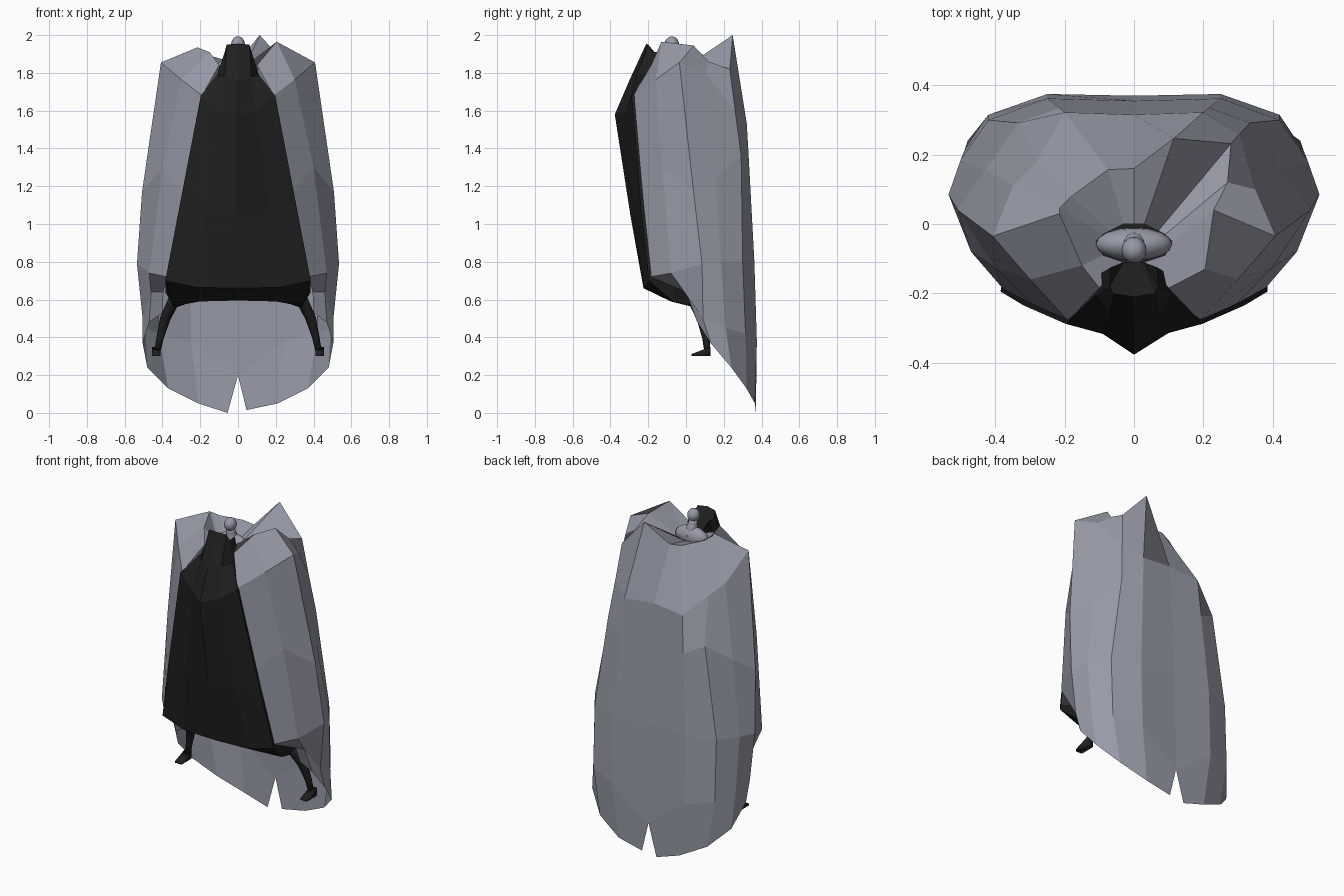
import bpy, bmesh, math
from mathutils import Vector

if "Cube" in bpy.data.objects:
    bpy.data.objects.remove(bpy.data.objects["Cube"])


def material(name, rgb):
    m = bpy.data.materials.new(name)
    m.diffuse_color = (*rgb, 1)
    m.use_nodes = True
    m.node_tree.nodes["Principled BSDF"].inputs["Base Color"].default_value = m.diffuse_color
    return m


GREY = material("slate grey", (0.31, 0.325, 0.39))
BLACK = material("soft black", (0.014, 0.014, 0.014))


def finish(name, bm, mat, smooth=False):
    me = bpy.data.meshes.new(name)
    bm.to_mesh(me)
    bm.free()
    me.materials.append(mat)
    for p in me.polygons:
        p.use_smooth = smooth
    ob = bpy.data.objects.new(name, me)
    bpy.context.collection.objects.link(ob)
    return ob


def loft(bm, columns, flip=False):
    """Skin neighbouring profiles of equal length."""
    grid = [[bm.verts.new(p) for p in col] for col in columns]
    for a, b in zip(grid, grid[1:]):
        for i in range(len(a) - 1):
            f = (a[i], a[i + 1], b[i + 1], b[i])
            bm.faces.new(f[::-1] if flip else f)


def mirrored(columns):
    return [[(-x, y, z) for x, y, z in col] for col in columns]


# Cloak: half of it as vertical profiles from front edge to back seam,
# each running neck > collar rim > shoulder > chest > hip > knee > hem
front_edge = [(.03, -.11, 1.83), (.10, -.185, 1.84), (.19, -.28, 1.68),
              (.295, -.23, 1.17), (.375, -.19, .72), (.395, 0, .64), (.40, .04, .53)]
front_fold = [(.09, -.09, 1.82), (.205, -.13, 1.965), (.30, -.16, 1.765),
              (.40, -.125, 1.30), (.47, -.08, .74), (.46, 0, .64), (.47, .06, .48)]
side_fold = [(.11, -.05, 1.82), (.23, .04, 1.945), (.408, -.035, 1.855),
             (.508, .04, 1.17), (.535, .085, .79), (.505, .09, .50), (.505, .13, .37)]
rear_side = [(.09, -.03, 1.82), (.27, .12, 1.86), (.35, .10, 1.80),
             (.43, .155, 1.25), (.50, .185, .80), (.49, .21, .45), (.48, .24, .24)]
back_corner = [(.07, -.02, 1.82), (.28, .232, 1.82), (.305, .26, 1.60),
               (.335, .292, 1.36), (.42, .30, .80), (.42, .315, .42), (.37, .32, .13)]
back_fold = [(.03, 0, 1.82), (.115, .23, 1.88), (.20, .322, 1.53),
             (.215, .335, 1.30), (.25, .362, .80), (.25, .375, .38), (.21, .365, .05)]
back_seam = [(0, 0, 1.82), (0, .16, 1.86), (0, .315, 1.55),
             (0, .33, 1.30), (0, .355, .80), (0, .37, .20), (.045, .37, .015)]
half = [front_edge, front_fold, side_fold, rear_side, back_corner, back_fold, back_seam]
other = mirrored(half)
# uneven drape: one tall collar point on the right, a flatter left collar, longer left tail
half[5] = back_fold[:1] + [(.115, .247, 2.0)] + back_fold[2:]
other[1][1] = (-.15, -.12, 1.91)
other[2][1] = (-.215, .03, 1.935)
other[3][1] = (-.215, .045, 1.925)
other[3][2] = (-.35, .11, 1.69)
other[4][1] = (-.18, .08, 1.90)
other[4][2] = (-.28, .18, 1.62)
other[5][1] = (-.075, .157, 1.87)
other[6][6] = (-.055, .37, 0)
bm = bmesh.new()
loft(bm, half)
loft(bm, other, flip=True)
bmesh.ops.remove_doubles(bm, verts=bm.verts, dist=.0005)
finish("cloak", bm, GREY)

# Front panel: keel, middle and edge profiles; the ends tuck in at neck and underside
keel = [(0, -.11, 1.84), (0, -.21, 1.955), (0, -.30, 1.76), (0, -.377, 1.58),
        (0, -.295, 1.05), (0, -.225, .66), (0, -.08, .595), (0, .02, .595), (0, .15, .605)]
middle = [(.02, -.11, 1.84), (.06, -.20, 1.95), (.07, -.265, 1.78), (.09, -.317, 1.60),
          (.17, -.27, 1.05), (.22, -.222, .665), (.20, -.08, .59), (.20, .02, .59), (.20, .15, .605)]
border = [(.03, -.11, 1.83), (.07, -.18, 1.91), (.11, -.205, 1.79), (.197, -.288, 1.68),
          (.318, -.235, 1.05), (.385, -.195, .70), (.35, -.07, .59), (.34, .02, .565), (.34, .15, .59)]
# return that slips behind the cloak edge
inner = [(x - .003, y + (.055 if i else 0), z) for i, (x, y, z) in enumerate(border[:5])]
inner += [(.378, -.15, .73), (.385, -.06, .69), (.385, .03, .64), (.37, .15, .63)]
panel = [keel, middle, border, inner]
bm = bmesh.new()
loft(bm, panel)
loft(bm, mirrored(panel), flip=True)
bmesh.ops.remove_doubles(bm, verts=bm.verts, dist=.0005)
finish("front_panel", bm, BLACK)


def tube(bm, path, sides=8):
    """Closed tube through (point, radius) stations."""
    rings = []
    for i, (p, r) in enumerate(path):
        d = Vector(path[min(i + 1, len(path) - 1)][0]) - Vector(path[max(i - 1, 0)][0])
        q = d.to_track_quat('Z', 'Y')
        rings.append([bm.verts.new(Vector(p) + q @ Vector(
            (r * math.cos(2 * math.pi * k / sides), r * math.sin(2 * math.pi * k / sides), 0)))
            for k in range(sides)])
    for a, b in zip(rings, rings[1:]):
        for k in range(sides):
            n = (k + 1) % sides
            bm.faces.new((a[k], a[n], b[n], b[k]))
    bm.faces.new(rings[0][::-1])
    bm.faces.new(rings[-1])


# Legs with small pointed feet
for side, s in (("left", -1), ("right", 1)):
    bm = bmesh.new()
    tube(bm, [((s * .27, .02, .61), .03), ((s * .345, .05, .585), .034),
              ((s * .385, .085, .50), .028), ((s * .412, .105, .40), .02),
              ((s * .43, .115, .31), .016)])
    foot = [(s * .433 + w * .022, y, z)
            for w in (-1, 1) for y, z in ((.03, .30), (.13, .30), (.03, .312), (.08, .325), (.13, .35))]
    bmesh.ops.convex_hull(bm, input=[bm.verts.new(p) for p in foot])
    bmesh.ops.recalc_face_normals(bm, faces=bm.faces)
    finish(side + "_leg", bm, BLACK, True)


def ball(name, centre, radii, seg=16, rings=10):
    bm = bmesh.new()
    bmesh.ops.create_uvsphere(bm, u_segments=seg, v_segments=rings, radius=1)
    for v in bm.verts:
        v.co = Vector(c + r * k for c, r, k in zip(centre, radii, v.co))
    finish(name, bm, GREY, True)


# Small figure at the collar
ball("shoulders", (0, -.058, 1.83), (.11, .048, .06))
ball("head", (0, -.075, 1.953), (.036, .038, .04))
bm = bmesh.new()
tube(bm, [((0, -.06, 1.84), .05), ((0, -.063, 1.885), .032),
          ((0, -.068, 1.905), .026), ((0, -.07, 1.93), .026)], 12)
finish("neck", bm, GREY, True)
